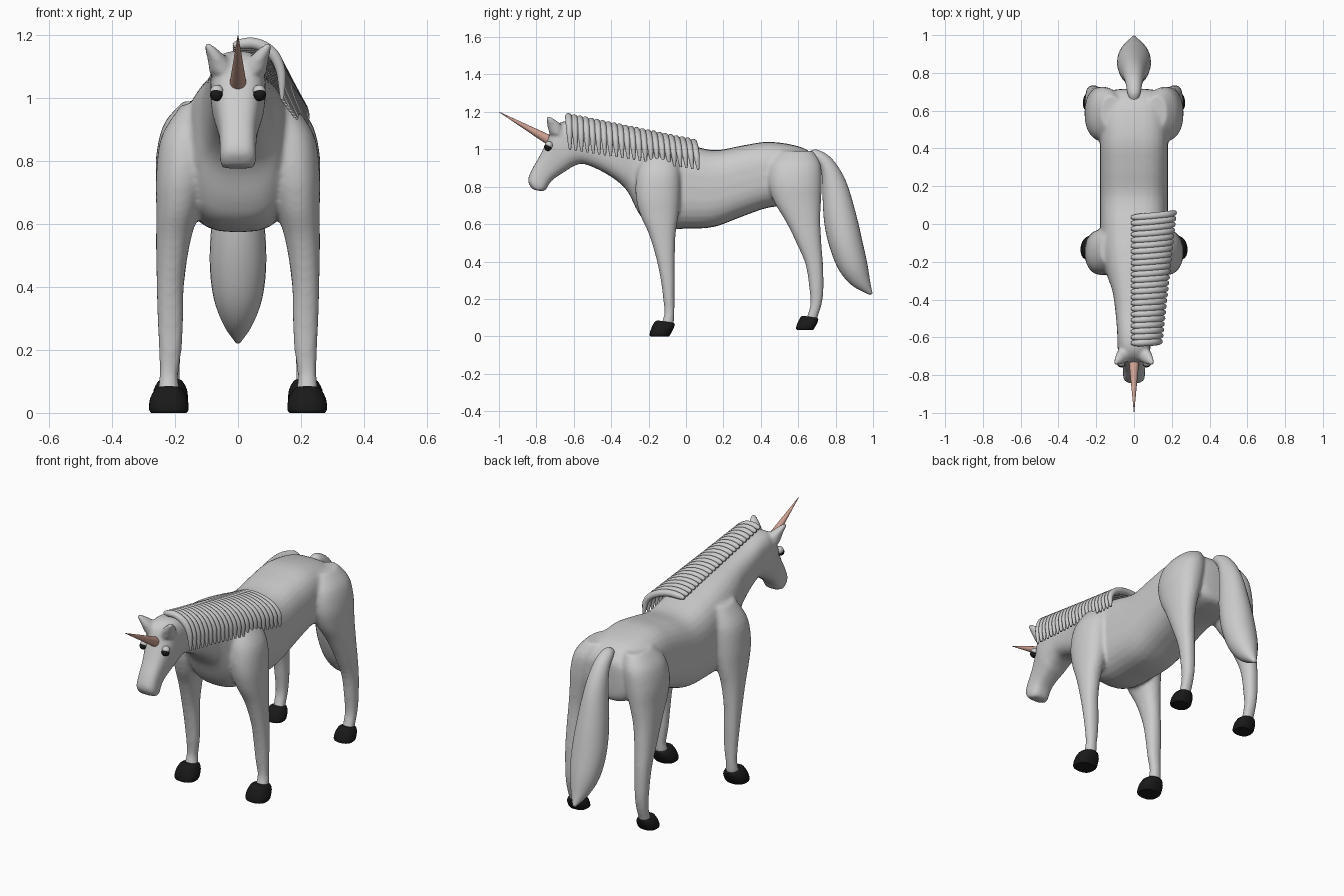
import bpy, bmesh, math
from mathutils import Vector

if "Cube" in bpy.data.objects:
    bpy.data.objects.remove(bpy.data.objects["Cube"])


def spline(rows, steps):
    """Catmull-Rom interpolation through rows of numbers."""
    out = []
    for i in range(len(rows) - 1):
        p0, p1 = rows[max(i - 1, 0)], rows[i]
        p2, p3 = rows[i + 1], rows[min(i + 2, len(rows) - 1)]
        for k in range(steps):
            t = k / steps
            out.append([0.5 * (2 * b + (c - a) * t + (2 * a - 5 * b + 4 * c - d) * t * t
                               + (3 * b - a - 3 * c + d) * t ** 3)
                        for a, b, c, d in zip(p0, p1, p2, p3)])
    return out + [list(rows[-1])]


def loft(bm, rows, power=2.0, side=1, steps=4, n=28):
    """Rows are (y1, z1, y2, z2, centre x, half width): two side-view edge points per ring."""
    rings = []
    for y1, z1, y2, z2, cx, w in spline(rows, steps):
        ring = []
        for k in range(n):
            a = 2 * math.pi * k / n
            c, s = math.cos(a), math.sin(a)
            u = math.copysign(abs(c) ** (2 / power), c)
            v = math.copysign(abs(s) ** (2 / power), s) / 2
            ring.append(bm.verts.new((side * (cx + w * u), (y1 + y2) / 2 + v * (y1 - y2),
                                      (z1 + z2) / 2 + v * (z1 - z2))))
        rings.append(ring)
    for r, q in zip(rings, rings[1:]):
        for k in range(n):
            bm.faces.new((r[k], r[(k + 1) % n], q[(k + 1) % n], q[k]))
    bm.faces.new(rings[0])
    bm.faces.new(rings[-1])


def finish(name, bm, mat=None, angle=None):
    bmesh.ops.recalc_face_normals(bm, faces=bm.faces)
    me = bpy.data.meshes.new(name)
    bm.to_mesh(me)
    bm.free()
    ob = bpy.data.objects.new(name, me)
    bpy.context.collection.objects.link(ob)
    if mat:
        me.materials.append(mat)
    bpy.ops.object.select_all(action='DESELECT')
    ob.select_set(True)
    bpy.context.view_layer.objects.active = ob
    if angle:
        bpy.ops.object.shade_smooth_by_angle(angle=math.radians(angle))
    else:
        bpy.ops.object.shade_smooth()
    return ob


def material(name, rgb):
    m = bpy.data.materials.new(name)
    m.diffuse_color = (*rgb, 1)
    m.use_nodes = True
    m.node_tree.nodes["Principled BSDF"].inputs["Base Color"].default_value = m.diffuse_color
    return m


black = material("black", (0.01, 0.01, 0.01))
pink = material("horn_pink", (0.62, 0.36, 0.29))

# Torso, neck and head: top edge, bottom edge, half width
trunk = [(.715, .90, .715, .80, .06), (.70, .95, .70, .72, .13), (.62, 1.01, .62, .70, .17),
         (.45, 1.04, .45, .69, .18), (.30, 1.02, .30, .64, .18), (.15, .995, .15, .585, .18),
         (0, 1.03, 0, .575, .18), (-.12, 1.06, -.12, .578, .175), (-.22, 1.08, -.21, .61, .16),
         (-.30, 1.092, -.26, .67, .14), (-.38, 1.105, -.32, .785, .115),
         (-.48, 1.122, -.42, .865, .10), (-.58, 1.145, -.54, .92, .09),
         (-.66, 1.148, -.60, .91, .088), (-.715, 1.11, -.64, .885, .084),
         (-.745, 1.04, -.68, .86, .072), (-.785, .96, -.72, .83, .061),
         (-.825, .89, -.74, .80, .058), (-.845, .83, -.75, .782, .058),
         (-.82, .785, -.77, .775, .05)]
# Legs: front y, back y, z, centre x, half width
front_leg = [(-.22, -.05, .98, .12, .06), (-.26, -.03, .88, .155, .088), (-.27, -.03, .76, .175, .085),
             (-.245, -.04, .65, .19, .07), (-.20, -.055, .55, .205, .055), (-.16, -.06, .42, .215, .044),
             (-.135, -.06, .30, .215, .041), (-.122, -.061, .20, .215, .036),
             (-.116, -.062, .12, .22, .03), (-.135, -.065, .06, .22, .034)]
hind_leg = [(.50, .68, .99, .12, .055), (.45, .72, .92, .15, .085), (.44, .727, .82, .17, .09),
            (.47, .722, .72, .185, .075), (.53, .718, .62, .20, .06), (.59, .724, .50, .21, .05),
            (.64, .733, .38, .215, .041), (.66, .735, .25, .215, .036),
            (.665, .725, .17, .215, .032), (.645, .703, .10, .215, .031), (.64, .70, .08, .215, .032)]
ear = [(-.73, 1.08, -.65, 1.08, .05, .04), (-.742, 1.125, -.67, 1.135, .068, .031),
       (-.752, 1.178, -.732, 1.18, .102, .009)]

bm = bmesh.new()
loft(bm, [(a, b, c, d, 0, w) for a, b, c, d, w in trunk], 2.8)
for s in (1, -1):
    for leg in (front_leg, hind_leg):
        loft(bm, [(f, z, b, z, x, w) for f, b, z, x, w in leg], 2.2, s)
    loft(bm, ear, 2, s)
body = finish("body", bm)
# Fuse the overlapping parts into one smooth skin
rm = body.modifiers.new("fuse", 'REMESH')
rm.mode = 'VOXEL'
rm.voxel_size = 0.01
rm.use_smooth_shade = True
sm = body.modifiers.new("soften", 'SMOOTH')
sm.factor = 0.5
sm.iterations = 6

# Hooves
hoof = [(-.19, 0, -.09, 0, .22, .056), (-.195, .01, -.082, .012, .22, .063),
        (-.185, .045, -.065, .045, .22, .06), (-.165, .08, -.06, .065, .22, .045),
        (-.15, .085, -.068, .072, .22, .035)]
for label, dy, dz, k in (("front", 0, 0, 1), ("hind", .76, .035, .88)):
    for s, side in ((1, "left"), (-1, "right")):
        bm = bmesh.new()
        loft(bm, [(a * k + dy, b * k + dz, c * k + dy, d * k + dz, x - .005 * (k < 1), w * k)
                  for a, b, c, d, x, w in hoof], 2.4, s, 2)
        finish(f"{label}_hoof_{side}", bm, black, 40)

# Tail
bm = bmesh.new()
loft(bm, [(.64, .955, .655, .985, 0, .02), (.70, .925, .70, .998, 0, .036),
          (.725, .87, .78, .95, 0, .046), (.73, .75, .855, .83, 0, .062),
          (.74, .60, .91, .65, 0, .082), (.77, .47, .945, .50, 0, .09),
          (.82, .35, .97, .385, 0, .078), (.89, .27, .985, .29, 0, .046),
          (.985, .22, .997, .23, 0, .008)], 2)
finish("tail", bm)

# Horn
bm = bmesh.new()
base, tip = Vector((0, -.715, 1.04)), Vector((0, -1, 1.2))
axis = tip - base
bmesh.ops.create_cone(bm, cap_ends=True, segments=24, radius1=.028, radius2=.001, depth=axis.length)
bmesh.ops.rotate(bm, verts=bm.verts, matrix=Vector((0, 0, 1)).rotation_difference(axis).to_matrix())
bmesh.ops.translate(bm, verts=bm.verts, vec=(base + tip) / 2)
finish("horn", bm, pink, 40)

# Eyes with upper lids
for s, side in ((1, "left"), (-1, "right")):
    for name, pos, r, mat in (("eye", (.068, -.738, 1.012), .021, black),
                              ("eyelid", (.067, -.733, 1.022), .021, None)):
        bm = bmesh.new()
        bmesh.ops.create_uvsphere(bm, u_segments=20, v_segments=12, radius=r)
        bmesh.ops.translate(bm, verts=bm.verts, vec=(s * pos[0], pos[1], pos[2]))
        finish(f"{name}_{side}", bm, mat)

# Mane: tapered strands draped over the left of the neck
cu = bpy.data.curves.new("mane", 'CURVE')
cu.dimensions = '3D'
cu.bevel_depth = 0.019
cu.bevel_resolution = 3
cu.use_fill_caps = True
count = 23
for i in range(count):
    t = i / (count - 1)
    y, z, x = -.63 + .665 * t, 1.172 - .137 * t, .14 + .075 * t
    drop = .175 - .03 * t
    sp = cu.splines.new('NURBS')
    pts = [(-.015, 0, -.004, .4), (.0, 0, 0, .95), (.4 * x, .004, .006, 1), (.8 * x, .012, -.025, 1),
           (.98 * x, .018, -.4 * drop - .01, .85), (x, .022, -.75 * drop, .65), (x, .025, -drop, .3)]
    sp.points.add(len(pts) - 1)
    for p, (px, dy, dz, r) in zip(sp.points, pts):
        p.co = (px, y + dy * (.4 + .8 * t), z + dz, 1)
        p.radius = r
    sp.order_u = 3
    sp.use_endpoint_u = True
    sp.resolution_u = 4
mane = bpy.data.objects.new("mane", cu)
bpy.context.collection.objects.link(mane)
bpy.ops.object.select_all(action='DESELECT')
mane.select_set(True)
bpy.context.view_layer.objects.active = mane
bpy.ops.object.convert(target='MESH')
bpy.ops.object.shade_smooth()
